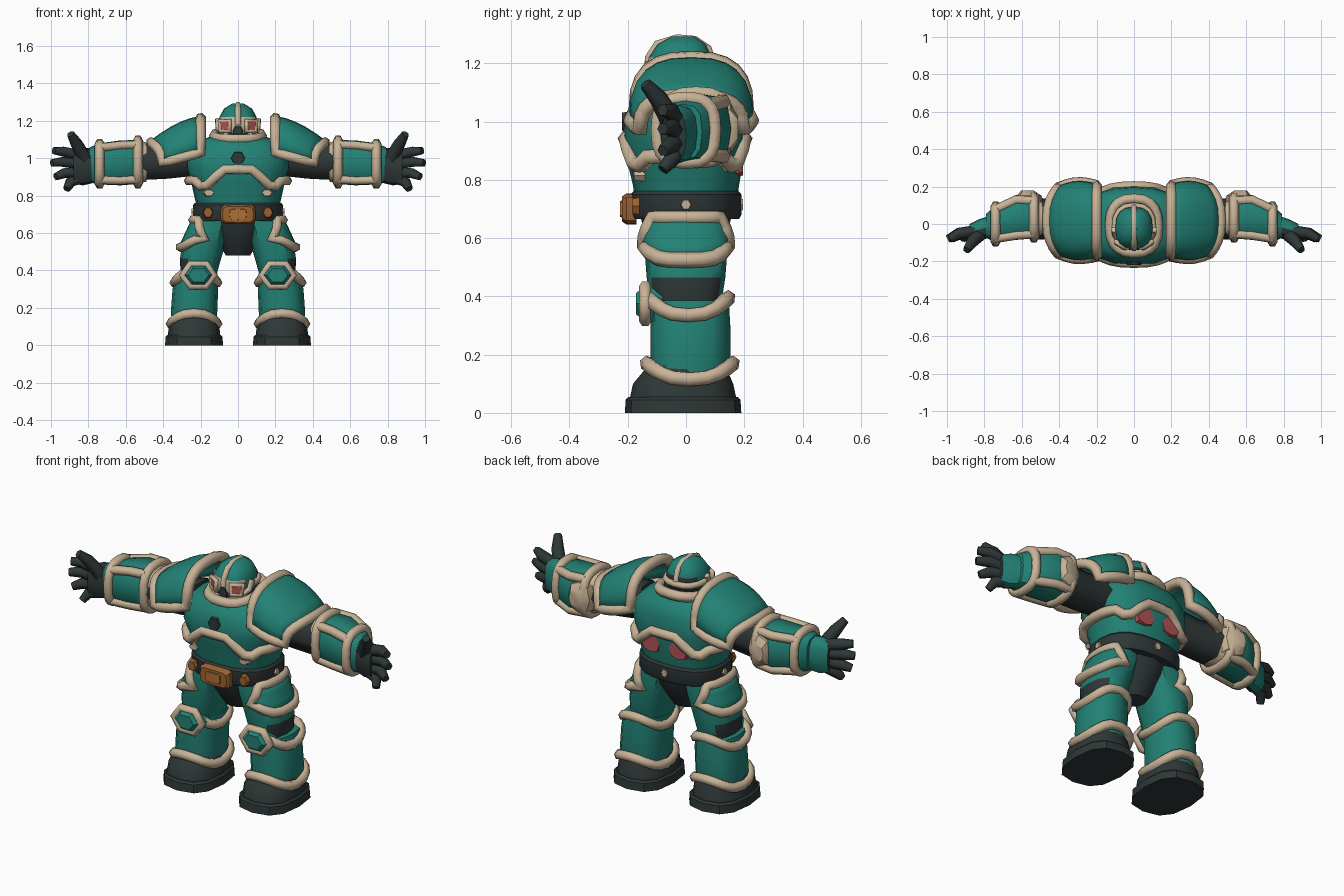
import bpy, bmesh
from math import sin, cos, pi, radians

cube = bpy.data.objects.get("Cube")
if cube:
    bpy.data.objects.remove(cube)


def material(name, rgb):
    m = bpy.data.materials.new(name)
    m.use_nodes = True
    m.diffuse_color = (*rgb, 1)
    m.node_tree.nodes["Principled BSDF"].inputs["Base Color"].default_value = (*rgb, 1)
    return m


TEAL = material("teal armour", (0.016, 0.222, 0.178))
TAN = material("tan trim", (0.58, 0.45, 0.31))
DARK = material("charcoal cloth", (0.028, 0.038, 0.038))
BROWN = material("brown leather", (0.33, 0.12, 0.03))
ORANGE = material("orange buckle", (0.43, 0.16, 0.035))
RED = material("red glow", (0.45, 0.085, 0.09))
AXES = {"x": lambda t, a, b: (t, a, b), "y": lambda t, a, b: (a, t, b), "z": lambda t, a, b: (a, b, t)}


def spow(v, p):
    return (1 if v >= 0 else -1) * abs(v) ** p


def rim_point(sec, ang, axis="z", p=0.8):
    """Point on a rounded-box section (t, centre a, centre b, radius a, radius b)."""
    t, ca, cb, ra, rb = sec
    return AXES[axis](t, ca + ra * spow(cos(ang), p), cb + rb * spow(sin(ang), p))


def finish(name, bm, mats, rule=None):
    bmesh.ops.recalc_face_normals(bm, faces=bm.faces)
    if rule:
        for f in bm.faces:
            f.material_index = rule(f.calc_center_median(), f.normal)
    me = bpy.data.meshes.new(name)
    bm.to_mesh(me)
    bm.free()
    for m in mats:
        me.materials.append(m)
    me.shade_smooth()
    me.set_sharp_from_angle(angle=radians(38))
    ob = bpy.data.objects.new(name, me)
    bpy.context.collection.objects.link(ob)
    return ob


def loft(name, secs, *mats, axis="z", n=12, p=0.8, s=1, rule=None):
    bm = bmesh.new()
    rings = []
    for sec in secs:
        pts = [rim_point(sec, 2 * pi * i / n, axis, p) for i in range(n)]
        rings.append([bm.verts.new((x * s, y, z)) for x, y, z in pts])
    for lo, hi in zip(rings, rings[1:]):
        for i in range(n):
            j = (i + 1) % n
            bm.faces.new((lo[i], lo[j], hi[j], hi[i]))
    bm.faces.new(rings[0])
    bm.faces.new(rings[-1])
    return finish(name, bm, mats, rule)


def tube(name, pts, mat, r=1.0, s=1, closed=False):
    """Round strip along points; an optional fourth value scales the radius."""
    cu = bpy.data.curves.new(name, "CURVE")
    cu.dimensions = "3D"
    cu.bevel_depth, cu.bevel_resolution, cu.use_fill_caps = r, 1, True
    sp = cu.splines.new("POLY")
    sp.points.add(len(pts) - 1)
    for q, pt in zip(sp.points, pts):
        q.co = (pt[0] * s, pt[1], pt[2], 1)
        q.radius = pt[3] if len(pt) > 3 else 1
    sp.use_cyclic_u = closed
    cu.materials.append(mat)
    ob = bpy.data.objects.new(name, cu)
    bpy.context.collection.objects.link(ob)


def plate(name, f, nu, nv, s, r):
    """Curved armour plate from a surface function, edged with a trim strip."""
    bm = bmesh.new()
    g = [[f(i / nu, j / nv) for j in range(nv + 1)] for i in range(nu + 1)]
    vs = [[bm.verts.new((x * s, y, z)) for x, y, z in row] for row in g]
    for i in range(nu):
        for j in range(nv):
            bm.faces.new((vs[i][j], vs[i + 1][j], vs[i + 1][j + 1], vs[i][j + 1]))
    mod = finish(name, bm, [TEAL]).modifiers.new("thickness", "SOLIDIFY")
    mod.thickness, mod.offset = 0.02, 0
    edge = g[0] + [row[-1] for row in g[1:]] + g[-1][-2::-1] + [row[0] for row in g[-2:0:-1]]
    tube(name + "_trim", edge, TAN, r, s, True)


def ring(name, sec, r, s=1, height=None, n=20, axis="z", p=0.8):
    pts = [rim_point(sec, 2 * pi * i / n, axis, p) for i in range(n)]
    if height:
        pts = [(x, y, height(x, y, 2 * pi * i / n)) for i, (x, y, z) in enumerate(pts)]
    tube(name, pts, TAN, r, s, True)


# Torso, pelvis and belt
loft("torso", [(0.70, 0, 0, .21, .17), (0.78, 0, 0, .23, .182), (0.87, 0, -.003, .25, .20),
               (0.95, 0, -.008, .28, .21), (1.03, 0, -.005, .28, .20), (1.085, 0, 0, .22, .175),
               (1.12, 0, 0, .14, .13)], TEAL, n=20)
loft("pelvis", [(.48, 0, 0, .065, .06), (.54, 0, 0, .10, .10), (.61, 0, 0, .135, .14),
                (.69, 0, 0, .17, .16)], DARK, p=.9)
loft("belt", [(.665, 0, 0, .232, .182), (.68, 0, 0, .24, .19), (.75, 0, 0, .24, .19),
              (.762, 0, 0, .23, .18)], DARK, n=20)
ring("chest_trim", (0, 0, -.003, .262, .204), .028, n=32,
     height=lambda x, y, t: .85 + .09 * min(1, max(0, (.17 - abs(x)) / .09)) + .03 * (abs(x) > .2))
loft("chest_emblem", [(-.18, 0, 1.0, .042, .042), (-.219, 0, 1.0, .036, .036)], DARK, axis="y", n=6, p=1)
loft("buckle", [(-.17, 0, .70, .095, .053), (-.205, 0, .70, .095, .053), (-.22, 0, .70, .083, .043)],
     BROWN, axis="y", p=.4)
loft("buckle_centre", [(-.2, 0, .70, .05, .032), (-.226, 0, .70, .045, .028)], ORANGE, axis="y", p=.4)
loft("back_stud", [(.17, 0, .715, .022, .026), (.196, 0, .715, .018, .022)], TAN, axis="y", n=6, p=1)

# Head
loft("neck", [(1.08, 0, -.01, .12, .13), (1.15, 0, -.01, .105, .115)], DARK)
ring("collar", (0, 0, -.01, .128, .145), .028, height=lambda x, y, t: 1.122 + .12 * y)
loft("helmet", [(1.10, 0, -.015, .085, .10), (1.16, 0, -.02, .10, .115), (1.22, 0, -.02, .10, .11),
                (1.265, 0, -.015, .075, .085), (1.293, 0, -.01, .03, .04)], TEAL, TAN, DARK, n=16,
     rule=lambda c, n: (1 if c.y < -.05 else 2 if c.y > .03 else 0) if c.z < 1.2 else 0)
tube("helmet_crest", [(0, -.13, 1.18), (0, -.126, 1.22), (0, -.098, 1.265), (0, -.03, 1.285),
                      (0, .03, 1.28), (0, .075, 1.25), (0, .09, 1.19)], TAN, .017)
tube("helmet_back_band", [rim_point((1.18, 0, -.02, .102, .117), pi * i / 8) for i in range(9)], TAN, .018)
loft("mouth_guard", [(-.1, 0, 1.145, .034, .04), (-.138, 0, 1.145, .026, .034)], DARK, axis="y", n=6, p=1)

for side, s in (("left", 1), ("right", -1)):
    # Face details
    eye = [(.045, -.13, 1.145), (.092, -.1, 1.145), (.098, -.095, 1.20), (.045, -.128, 1.20)]
    tube(side + "_eye_frame", eye, TAN, .014, s, True)
    bm = bmesh.new()
    bm.faces.new([bm.verts.new((x * s, y - .009, z)) for x, y, z in eye])
    finish(side + "_eye", bm, [RED])
    tube(side + "_cheek", [(.03, -.13, 1.11), (.07, -.11, 1.125), (.105, -.05, 1.16), (.108, -.03, 1.21)],
         TAN, .016, s)

    # Studs and back lights
    loft(side + "_belt_stud", [(-.16, .16, .71, .03, .034), (-.186, .16, .71, .024, .028)], BROWN,
         axis="y", n=6, p=1, s=s)
    loft(side + "_hip_stud", [(.225, 0, .715, .024, .024), (.248, 0, .715, .016, .018)], TAN,
         axis="x", n=6, p=1, s=s)
    loft(side + "_waist_stud", [(-.14, .155, .815, .034, .024), (-.178, .155, .815, .026, .018)], TAN,
         axis="y", n=6, p=1, s=s)
    loft(side + "_back_light", [(.15, .085, .86, .06, .055), (.195, .085, .865, .055, .05)], RED,
         axis="y", n=8, s=s)

    # Shoulder plate
    def shoulder(u, v):
        a = pi * v
        low = 1.03 - .055 * u
        top = 1.215 - .13 * u ** 1.6
        half = .188 + .022 * sin(pi * u) - .012 * u
        return (.2 + .265 * u - .06 * u * abs(cos(a)) ** 2, .018 - half * spow(cos(a), .75),
                low + (top - low) * max(0, sin(a)) ** .7)
    plate(side + "_shoulder", shoulder, 5, 12, s, .029)

    # Arm
    tube(side + "_upper_arm", [(.22, .01, 1.0, .105), (.38, .02, .98, .103), (.53, .03, .98, .112)],
         DARK, s=s)
    arm = [(.49, .03, .98, .09, .105), (.535, .035, .98, .112, .118), (.63, .035, .975, .12, .12),
           (.74, .0, .97, .098, .11), (.79, -.01, .965, .065, .095)]
    loft(side + "_forearm", arm, TEAL, TAN, axis="x", p=.7, s=s, rule=lambda c, n: int(abs(c.x) < .53))
    for k, sec in (("elbow", arm[1]), ("wrist", arm[3])):
        ring(f"{side}_{k}_trim", sec, .026, s, axis="x", p=.7)
    for k in range(4):
        ang = pi / 4 + k * pi / 2
        tube(f"{side}_forearm_strip_{k}", [rim_point(sec, ang, "x", .7) for sec in arm[1:4]], TAN, .025, s)
    loft(side + "_elbow_pad", [(.09, .55, .975, .075, .10), (.152, .56, .975, .065, .085),
                               (.178, .57, .975, .035, .045)], TAN, axis="y", n=8, s=s)

    # Hand
    loft(side + "_palm", [(.75, -.01, .965, .062, .092), (.83, -.03, .955, .055, .10),
                          (.88, -.042, .95, .042, .085)], DARK, TEAL, axis="x", s=s,
         rule=lambda c, n: int(n.y > .2 and abs(c.x) < .875))
    for k, (bz, tx, tz) in enumerate(((1.015, .985, 1.04), (.97, .996, .975), (.925, .975, .90),
                                      (.89, .915, .835))):
        mid = ((.85 + tx) / 2 + .015, -.05, (bz + tz) / 2 + .008, .03)
        tube(f"{side}_finger_{k}", [(.85, -.04, bz, .033), mid, (tx, -.08, tz, .021)], DARK, s=s)
    tube(side + "_thumb", [(.82, -.05, 1.0, .038), (.865, -.095, 1.08, .032), (.895, -.14, 1.13, .021)],
         DARK, s=s)

    # Thigh and its outer guard
    loft(side + "_thigh", [(.35, .212, 0, .09, .11), (.40, .208, 0, .10, .125), (.465, .20, 0, .11, .135),
                           (.53, .185, 0, .115, .14), (.61, .16, 0, .11, .145), (.70, .13, 0, .10, .14)],
         TEAL, DARK, s=s, rule=lambda c, n: int(c.z < .46 and abs(c.x) > .24))

    def guard(u, v):
        a = radians(50 + 45 * v) * (2 * u - 1)
        return (.135 + .055 * v + (.105 + .012 * v) * spow(cos(a), .8), .142 * spow(sin(a), .85),
                .67 - .145 * v + .045 * v * sin(a) ** 4)
    plate(side + "_thigh_guard", guard, 10, 3, s, .027)

    # Shin, knee pad and boot
    loft(side + "_shin", [(.08, .235, .01, .115, .13), (.18, .235, .015, .124, .137),
                          (.30, .228, .015, .122, .137), (.385, .222, .012, .112, .135)], TEAL, s=s)
    ring(side + "_shin_trim", (0, .225, .008, .115, .136), .027, s,
         height=lambda x, y, t: .335 + .06 * sin(t) ** 2)
    ring(side + "_ankle_trim", (0, .235, .013, .125, .146), .027, s,
         height=lambda x, y, t: .115 + .055 * sin(t) ** 2)
    loft(side + "_knee_pad", [(-.08, .212, .375, .095, .075), (-.14, .212, .375, .09, .07),
                              (-.172, .212, .375, .055, .042)], TEAL, axis="y", n=6, p=1, s=s)
    hexagon = [rim_point((-.14, .212, .375, .085, .068), k * pi / 3, "y", 1) for k in range(6)]
    tube(side + "_knee_trim", hexagon, TAN, .022, s, True)
    loft(side + "_boot", [(.04, .235, -.01, .142, .185), (.10, .235, -.01, .135, .172),
                          (.15, .235, 0, .12, .14), (.18, .235, .01, .10, .12)], DARK, s=s)
    loft(side + "_sole", [(0, .235, -.01, .155, .20), (.045, .235, -.01, .152, .197),
                          (.055, .235, -.01, .142, .187)], DARK, s=s, p=.75)
